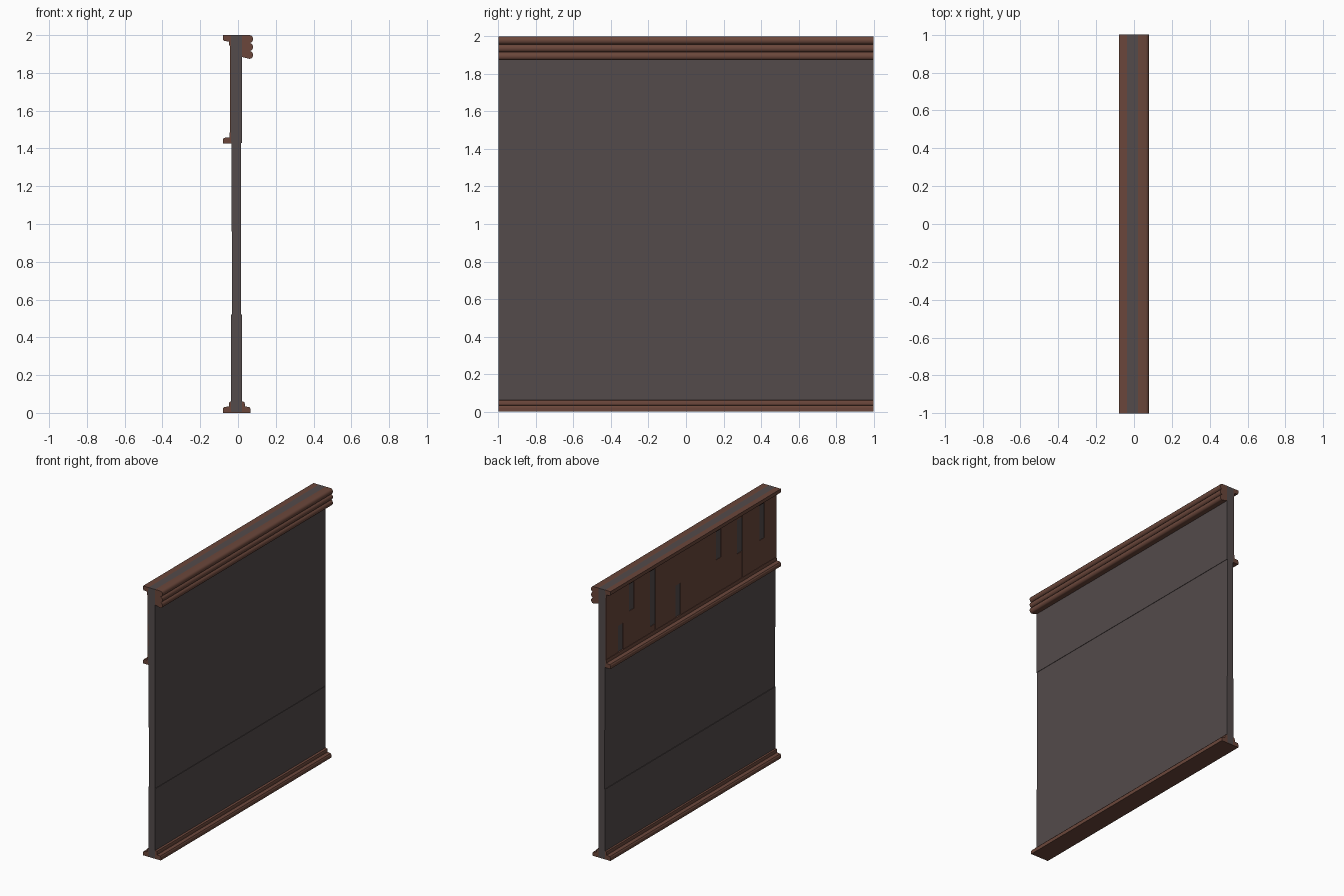
import bpy, bmesh, math

if "Cube" in bpy.data.objects:
    bpy.data.objects.remove(bpy.data.objects["Cube"])


def material(name, rgb):
    m = bpy.data.materials.new(name)
    m.diffuse_color = (*rgb, 1)
    m.use_nodes = True
    m.node_tree.nodes["Principled BSDF"].inputs["Base Color"].default_value = m.diffuse_color
    return m


GRAY = material("dark_gray_plaster", (0.087, 0.070, 0.070))
BROWN = material("brown_wood", (0.145, 0.062, 0.043))


def extrude(name, pts, mat, y0=-1.0, y1=1.0, smooth=False):
    """Sweep a closed (x, z) profile along y."""
    bm = bmesh.new()
    face = bm.faces.new([bm.verts.new((x, y0, z)) for x, z in pts])
    res = bmesh.ops.extrude_face_region(bm, geom=[face])
    verts = [v for v in res["geom"] if isinstance(v, bmesh.types.BMVert)]
    bmesh.ops.translate(bm, verts=verts, vec=(0, y1 - y0, 0))
    bmesh.ops.recalc_face_normals(bm, faces=bm.faces)
    me = bpy.data.meshes.new(name)
    bm.to_mesh(me)
    bm.free()
    me.materials.append(mat)
    ob = bpy.data.objects.new(name, me)
    bpy.context.collection.objects.link(ob)
    if smooth:
        bpy.context.view_layer.objects.active = ob
        ob.select_set(True)
        bpy.ops.object.shade_smooth_by_angle(angle=math.radians(35))
        ob.select_set(False)
    return ob


def box(name, x0, x1, y0, y1, z0, z1, mat):
    return extrude(name, [(x0, z0), (x1, z0), (x1, z1), (x0, z1)], mat, y0, y1)


# wall core with slight ledges at the panel joints
extrude("wall", [(-0.036, 0.004), (0.020, 0.004), (0.020, 0.52), (0.017, 0.52),
                 (0.017, 1.43), (0.020, 1.43), (0.020, 2.0), (-0.036, 2.0),
                 (-0.038, 1.97), (-0.038, 1.44), (-0.034, 1.43), (-0.034, 0.96),
                 (-0.032, 0.96), (-0.032, 0.52), (-0.036, 0.52)], GRAY)


# stepped baseboard on both sides, joined by a thin sole
def stepped(inner, step, outer, z, s):
    """Wide ledge with a rounded step above it; s = -1 flips it upside down."""
    return [(x, z + s * h) for x, h in (
        (inner, 0), (outer, 0), (outer, 0.022), (outer * 0.93, 0.031),
        (step, 0.034), (step, 0.048), (step * 0.85 + inner * 0.15, 0.058),
        (inner, 0.063))]


extrude("baseboard_right", stepped(0.018, 0.036, 0.066, 0, 1), BROWN)
extrude("baseboard_left", stepped(-0.034, -0.048, -0.08, 0, 1), BROWN)
box("sole", -0.035, 0.019, -1, 1, 0, 0.004, BROWN)

# chair rail and top cornice on the planked side
extrude("chair_rail", stepped(-0.033, -0.046, -0.08, 1.425, 1), BROWN)
extrude("cornice_left", stepped(-0.035, -0.047, -0.08, 2.0, -1), BROWN)

# crown moulding with three rounded reeds
crown = [(0.019, 1.885), (0.019, 2.0)]
for i in range(3):
    zc = 1.979 - i * 0.042
    for k in range(7):
        a = math.radians(90 - 30 * k)
        crown.append((0.062 + 0.018 * math.cos(a), zc + 0.021 * math.sin(a)))
crown[2] = (0.062, 2.0)
# neighbouring reeds share their joint point
crown = [p for i, p in enumerate(crown) if i == 0 or math.dist(p, crown[i - 1]) > 1e-5]
extrude("crown_right", crown, BROWN, smooth=True)

# uneven planks: each gap is (centre y, low z, high z) of missing wood
Z0, Z1 = 1.475, 1.945
gaps = [(-0.83, 1.68, Z1), (-0.57, 1.68, 1.93), (-0.32, 1.73, Z1), (0.155, Z0, 1.72),
        (0.45, 1.53, Z1), (0.70, 1.74, Z1), (0.83, Z0, 1.68)]
y = -1.0
for i, (yc, lo, hi) in enumerate(gaps):
    a, b = yc - 0.03, yc + 0.03
    box(f"plank_{i}", -0.042, -0.037, y, a, Z0, Z1, BROWN)
    if lo > Z0:
        box(f"short_plank_low_{i}", -0.041, -0.037, a, b, Z0, lo, BROWN)
    if hi < Z1:
        box(f"short_plank_high_{i}", -0.041, -0.037, a, b, hi, Z1, BROWN)
    y = b
box("plank_last", -0.042, -0.037, y, 1.0, Z0, Z1, BROWN)
